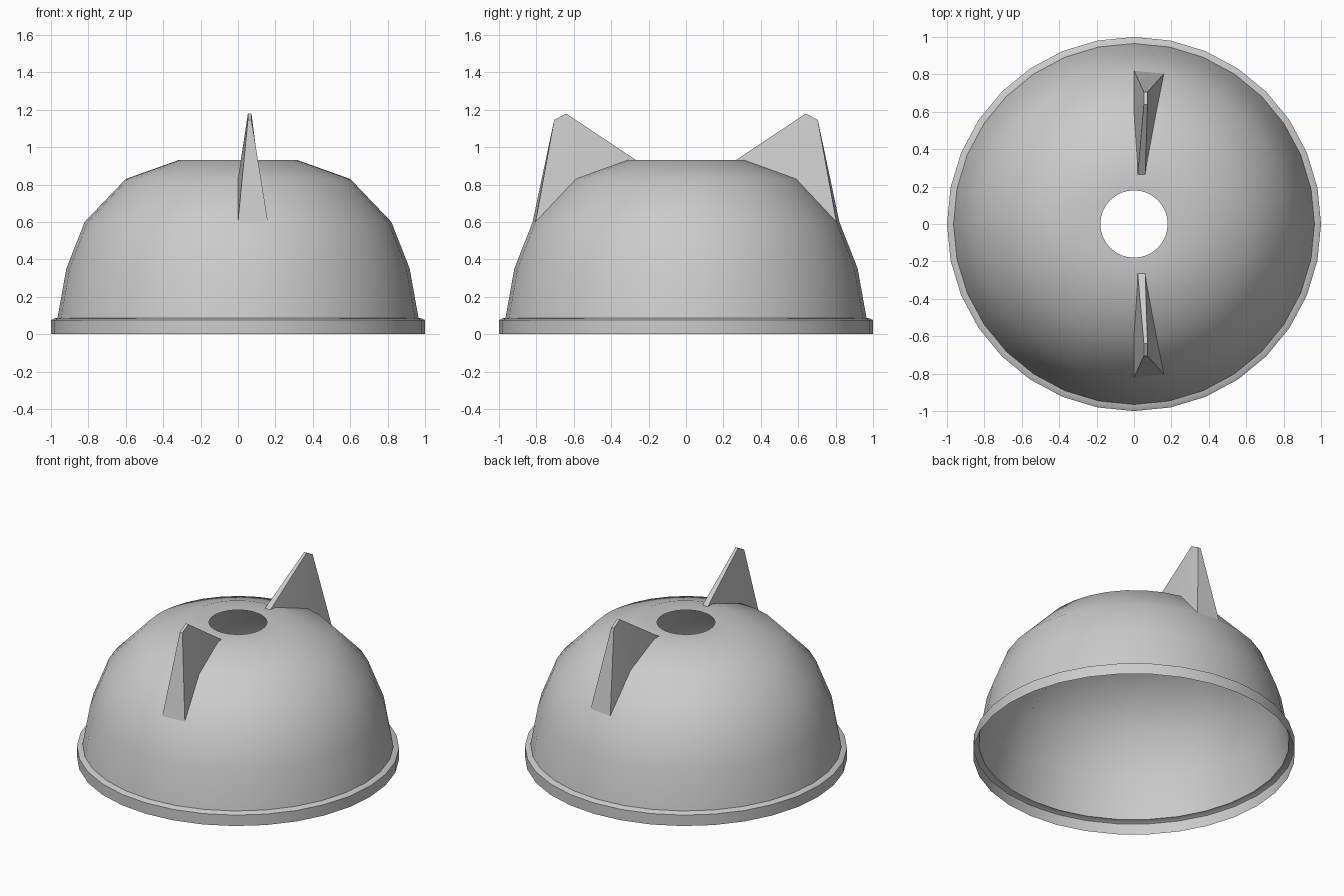
import bpy, bmesh
from math import sin, cos, pi

if "Cube" in bpy.data.objects:
    bpy.data.objects.remove(bpy.data.objects["Cube"])

SEGMENTS = 32


def make_object(name, bm, angle):
    bmesh.ops.recalc_face_normals(bm, faces=bm.faces)
    mesh = bpy.data.meshes.new(name)
    bm.to_mesh(mesh)
    bm.free()
    obj = bpy.data.objects.new(name, mesh)
    bpy.context.collection.objects.link(obj)
    bpy.ops.object.select_all(action='DESELECT')
    obj.select_set(True)
    bpy.context.view_layer.objects.active = obj
    bpy.ops.object.shade_smooth_by_angle(angle=angle)
    return obj


# Open thin dome with a flanged foot and a round hole on top
profile = [(1.0, 0), (1.0, 0.075), (0.985, 0.083), (0.965, 0.087),
           (0.918, 0.35), (0.82, 0.6), (0.6, 0.83), (0.32, 0.93), (0.18, 0.93)]
bm = bmesh.new()
rings = [[bm.verts.new((r * cos(2 * pi * i / SEGMENTS), r * sin(2 * pi * i / SEGMENTS), z))
          for i in range(SEGMENTS)] for r, z in profile]
for low, high in zip(rings, rings[1:]):
    for i in range(SEGMENTS):
        j = (i + 1) % SEGMENTS
        bm.faces.new((low[i], low[j], high[j], high[i]))
make_object("dome", bm, 0.8)


# Thin pointed ears rising from one dome segment, mirrored front to back
def ear(name, side):
    # left/right pairs: inner base, middle base, outer base, inner tip, outer tip
    pairs = [((0.02, 0.265, 0.93), (0.06, 0.265, 0.93)),
             ((0.0, 0.6, 0.83), (0.117, 0.588, 0.83)),
             ((0.0, 0.82, 0.6), (0.16, 0.804, 0.6)),
             ((0.053, 0.64, 1.18), (0.072, 0.64, 1.18)),
             ((0.053, 0.705, 1.145), (0.072, 0.705, 1.145))]
    bm = bmesh.new()
    left, right = [[bm.verts.new((p[k][0], side * p[k][1], p[k][2])) for p in pairs]
                   for k in (0, 1)]
    for s in (left, right):
        bm.faces.new((s[0], s[1], s[3]))
        bm.faces.new((s[1], s[2], s[4], s[3]))
    for a, b in ((0, 3), (3, 4), (4, 2)):
        bm.faces.new((left[a], right[a], right[b], left[b]))
    make_object(name, bm, 0.6)


ear("front_ear", -1)
ear("back_ear", 1)
